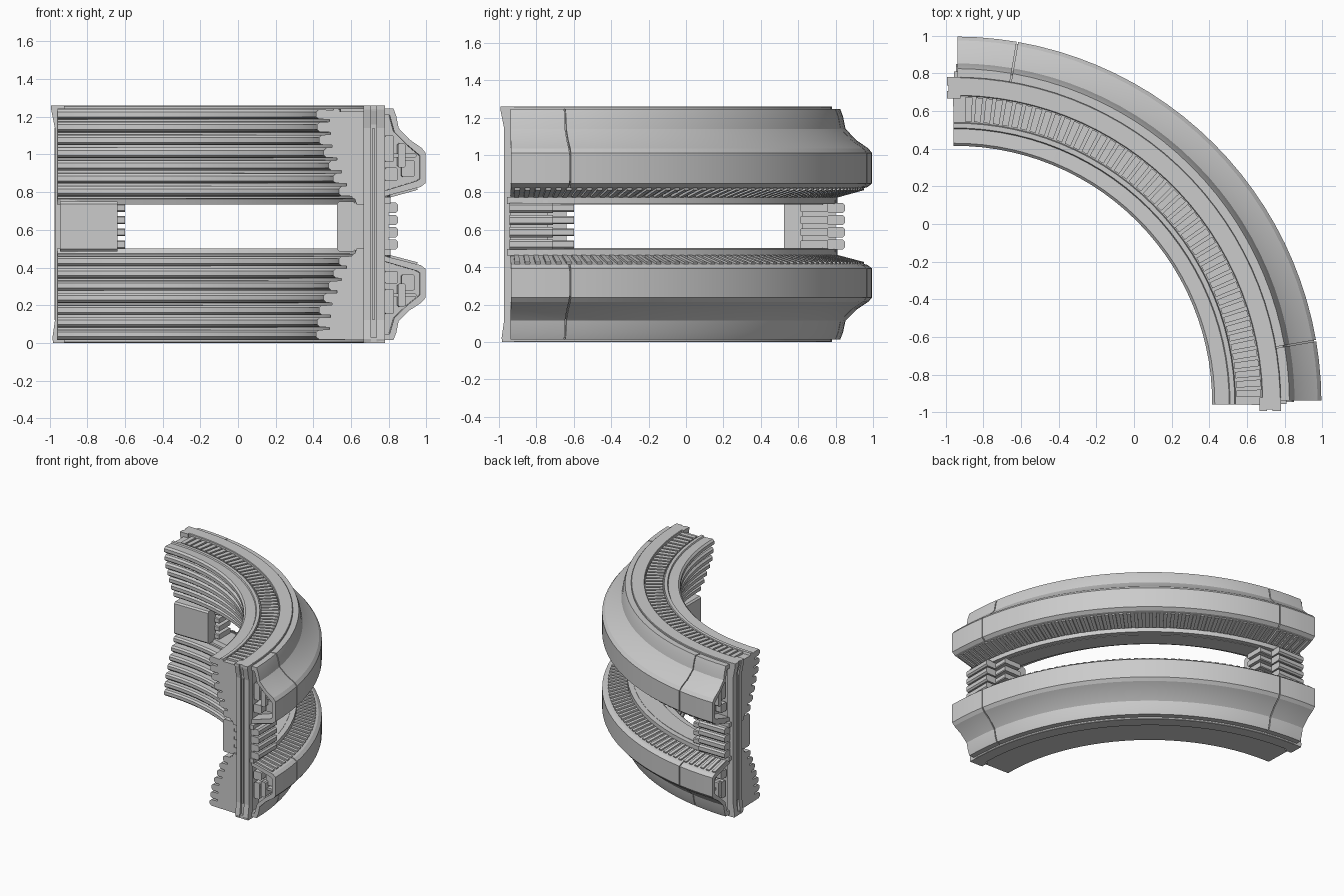
import bpy, bmesh, math

if "Cube" in bpy.data.objects:
    bpy.data.objects.remove(bpy.data.objects["Cube"])

C = -0.95      # x and y of the arc centre
H = 1.26       # full height


def flip(profile):
    """Lower half: mirrored and slightly flattened."""
    return [(r, (H - z) * 0.955) for r, z in profile]


def finish(name, bm, smooth=True):
    bmesh.ops.recalc_face_normals(bm, faces=bm.faces)
    me = bpy.data.meshes.new(name)
    bm.to_mesh(me)
    bm.free()
    ob = bpy.data.objects.new(name, me)
    bpy.context.collection.objects.link(ob)
    if smooth:
        bpy.ops.object.select_all(action='DESELECT')
        ob.select_set(True)
        bpy.context.view_layer.objects.active = ob
        bpy.ops.object.shade_smooth_by_angle(angle=math.radians(12))
    return ob


def bridge(bm, rings):
    """Skin closed rings of vertices and cap both ends."""
    m = len(rings[0])
    for A, B in zip(rings, rings[1:]):
        for j in range(m):
            k = (j + 1) % m
            bm.faces.new((A[j], A[k], B[k], B[j]))
    bm.faces.new(rings[0])
    bm.faces.new(rings[-1])


def sweep(name, profile, spans, n=28, smooth=True):
    """Closed (radius, z) profile turned about the arc centre over spans in degrees."""
    bm = bmesh.new()
    for a0, a1 in spans:
        steps = max(1, round(n * (a1 - a0) / 90))
        rings = []
        for i in range(steps + 1):
            a = math.radians(a0 + (a1 - a0) * i / steps)
            rings.append([bm.verts.new((C + r * math.cos(a), C + r * math.sin(a), z))
                          for r, z in profile])
        bridge(bm, rings)
    return finish(name, bm, smooth)


def rect(r0, r1, z0, z1, c=0.0):
    if not c:
        return [(r0, z0), (r1, z0), (r1, z1), (r0, z1)]
    return [(r0 + c, z0), (r1 - c, z0), (r1, z0 + c), (r1, z1 - c),
            (r1 - c, z1), (r0 + c, z1), (r0, z1 - c), (r0, z0 + c)]


def both_ends(a0, a1):
    return [(a0, a1), (90 - a1, 90 - a0)]


def end_straight(name, rings):
    """Straight part at both arc ends; rings of (radius, overhang, z)."""
    bm = bmesh.new()
    for swap in (False, True):
        bridge(bm, [[bm.verts.new((C - t, C + r, z) if swap else (C + r, C - t, z))
                     for r, t, z in ring] for ring in rings])
    finish(name, bm, False)


def end_prism(name, outline, r0, r1):
    end_straight(name, [[(r, t, z) for t, z in outline] for r in (r0, r1)])


def end_block(name, profile, t0, t1):
    end_straight(name, [[(r, t, z) for r, z in profile] for t in (t0, t1)])


# ribbed inner wall cross-section (upper half)
def wall_profile(channel):
    p = [(1.58, 0.735), (1.72, 0.735), (1.72, 1.245), (1.63, 1.245)]
    if channel:
        p += [(1.63, 1.228), (1.49, 1.228), (1.485, 1.245), (1.46, 1.245), (1.455, 1.235)]
    z = 1.24
    for r in (1.365, 1.37, 1.38, 1.405, 1.43, 1.455, 1.485):
        p += [(r + .014, z), (r, z - .014), (r, z - .040), (r + .014, z - .052),
              (r + .070, z - .054), (r + .070, z - .066)]
        z -= 0.068
    return p + [(1.57, z)]


sweep("upper_ribbed_wall", wall_profile(True), [(-0.35, 90.35)])
sweep("lower_ribbed_wall", flip(wall_profile(False)), [(-0.35, 90.35)])

# bulging outer shells, split in three panels by seams
outer = [(1.72, 1.245), (1.775, 1.245), (1.79, 1.205), (1.803, 1.14), (1.86, 1.08),
         (1.925, 1.035), (1.945, 1.01), (1.945, 0.848), (1.92, 0.828), (1.72, 0.775)]
inner = [(1.72, 0.805), (1.90, 0.86), (1.915, 0.87), (1.915, 0.995), (1.85, 1.05),
         (1.78, 1.12), (1.755, 1.21), (1.72, 1.21)]
seam = 9.8
panels = [(0.4, seam - .12), (seam + .12, 90 - seam - .12), (90 - seam + .12, 89.6)]
core = [(1.72, 0.79), (1.91, 0.843), (1.935, 0.86), (1.935, 1.003), (1.85, 1.072),
        (1.79, 1.13), (1.768, 1.235), (1.72, 1.235)]

# details repeated for the upper and lower half
lip_grate = [(1.755, 0.790), (1.900, 0.830), (1.903, 0.812), (1.758, 0.772)]
machinery = [(1.73, 1.80, .86, .93, 1.2), (1.82, 1.89, .88, .97, 2.2),
             (1.73, 1.78, .96, 1.10, 1.5), (1.80, 1.84, .93, 1.06, 1.0),
             (1.72, 1.90, .985, 1.005, 1.8)]
slats = [(1 + i * 87.6 / 52, 1.85 + i * 87.6 / 52) for i in range(53)]
for half, f in (("upper", lambda p: p), ("lower", flip)):
    sweep(half + "_outer_shell", f(outer + inner), panels)
    sweep(half + "_shell_core", f(core), [(4, 86)])
    sweep(half + "_edge_rail", f(rect(1.63, 1.73, 1.23, 1.26, .004)), [(-1.1, 91.1)])
    sweep(half + "_slot_edge", f(rect(1.60, 1.76, 0.738, 0.775)), [(-0.2, 90.2)])
    sweep(half + "_slot_grate", f(lip_grate), slats, 28, False)
    # machinery inside the open shell ends
    for i, (r0, r1, z0, z1, a) in enumerate(machinery):
        sweep(f"{half}_end_machinery_{i}", f(rect(r0, r1, z0, z1, .008)),
              both_ends(a, 4.5), 28, False)

# slats of the top walkway
bars = [(1.2 + i * 87.4 / 46, 2.5 + i * 87.4 / 46) for i in range(46)]
sweep("top_grate", rect(1.495, 1.625, 1.215, 1.244), bars, 28, False)

# straight end connectors bridging the slot: inner panel plus stacked fins
end_block("connector_panel", rect(1.475, 1.575, 0.485, 0.75, .012), -0.31, -0.005)
end_block("connector_core", rect(1.57, 1.75, 0.48, 0.76), -0.21, -0.01)
for i in range(4):
    z = 0.522 + i * 0.065
    end_block(f"connector_fin_{i}", rect(1.70, 1.80, z - .027, z + .027, .012), -0.24, -0.005)
    end_block(f"connector_tooth_{i}", rect(1.56, 1.71, z - .021, z + .021, .006), -0.35, -0.005)

# vertical end posts: two flared rails around a recessed strip
rail = [(-.03, 0.0), (.03, 0.0), (.036, .02), (.022, .12), (.022, H - .12),
        (.042, H - .02), (.042, H), (-.03, H)]
end_prism("post_inner_rail", rail, 1.615, 1.655)
end_prism("post_outer_rail", rail, 1.685, 1.73)
end_prism("post_strip", [(-.03, .01), (.012, .01), (.012, H - .1), (.034, H - .02),
                         (.034, H), (-.03, H)], 1.65, 1.69)
end_prism("post_centre_bar", [(0, .12), (.024, .12), (.024, H - .12), (0, H - .12)], 1.664, 1.676)
